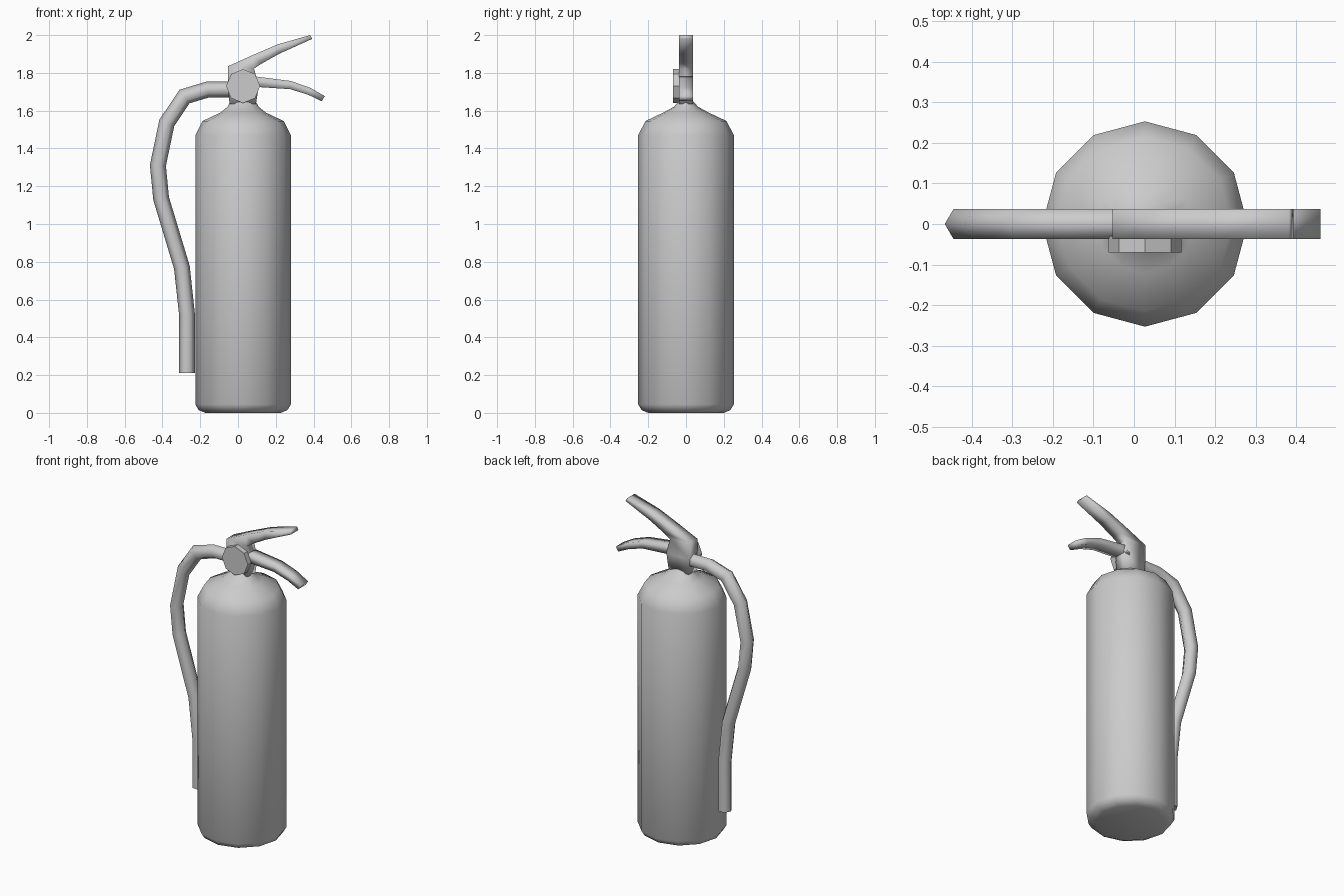
import bpy, bmesh, math
from mathutils import Vector

if "Cube" in bpy.data.objects:
    bpy.data.objects.remove(bpy.data.objects["Cube"])

CX = 0.027   # axis of the cylinder
HY = 0.037   # half thickness of valve and levers


def loft(name, rings, angle=40):
    """Skin a list of equal-length rings and cap both ends."""
    bm = bmesh.new()
    vs = [[bm.verts.new(p) for p in ring] for ring in rings]
    n = len(vs[0])
    for a, b in zip(vs, vs[1:]):
        for i in range(n):
            j = (i + 1) % n
            bm.faces.new((a[i], a[j], b[j], b[i]))
    bm.faces.new(vs[0][::-1])
    bm.faces.new(vs[-1])
    bmesh.ops.recalc_face_normals(bm, faces=bm.faces)
    me = bpy.data.meshes.new(name)
    bm.to_mesh(me)
    bm.free()
    ob = bpy.data.objects.new(name, me)
    bpy.context.collection.objects.link(ob)
    bpy.ops.object.select_all(action='DESELECT')
    ob.select_set(True)
    bpy.context.view_layer.objects.active = ob
    bpy.ops.object.shade_smooth_by_angle(angle=math.radians(angle))
    return ob


def circle(n):
    return [(math.cos(k * math.tau / n), math.sin(k * math.tau / n)) for k in range(n)]


def bar(name, sections):
    """Rectangular bar through (x, z) edge pairs."""
    rings = [[(ax, -HY, az), (ax, HY, az), (bx, HY, bz), (bx, -HY, bz)]
             for ax, az, bx, bz in sections]
    return loft(name, rings, 95)


# Cylinder body with shoulder and neck: (radius x, radius y, z)
profile = [(.20, .20, 0), (.235, .235, .015), (.253, .253, .045),
           (.253, .253, 1.47), (.215, .215, 1.545), (.12, .12, 1.59),
           (.083, .065, 1.62), (.066, .037, 1.65)]
loft("cylinder_body", [[(CX + rx * c, ry * s, z) for c, s in circle(12)]
                       for rx, ry, z in profile])

# Valve block rising into the upper lever
bar("valve_and_upper_lever", [
    (-.045, 1.635, .095, 1.635), (-.053, 1.73, .11, 1.73),
    (-.053, 1.835, .085, 1.823), (.075, 1.893, .13, 1.852),
    (.21, 1.951, .22, 1.902), (.382, 2.0, .393, 1.98)])

# Lower carrying handle
bar("lower_handle", [
    (.06, 1.785, .06, 1.725), (.116, 1.778, .11, 1.725),
    (.28, 1.757, .275, 1.714), (.38, 1.722, .37, 1.685),
    (.46, 1.677, .443, 1.65)])

# Octagonal pressure gauge on the front
loft("pressure_gauge", [[(CX + .09 * c, y, 1.73 + .09 * s) for c, s in circle(8)]
                        for y in (-.03, -.07)], 30)

# Hexagonal hose swept along its path
path = [Vector((x, 0, z)) for x, z in (
    (-.27, .21), (-.27, .52), (-.297, .77), (-.407, 1.135), (-.424, 1.31),
    (-.377, 1.535), (-.283, 1.675), (-.16, 1.712), (-.02, 1.712))]
rings = []
for i, p in enumerate(path):
    d_in = (p - path[max(i - 1, 0)]).normalized() if i else (path[1] - p).normalized()
    d_out = (path[i + 1] - p).normalized() if i + 1 < len(path) else d_in
    t = (d_in + d_out).normalized()
    side = Vector((t.z, 0, -t.x)) / t.dot(d_in)
    rings.append([p + .042 * (c * side + s * Vector((0, 1, 0))) for c, s in circle(6)])
loft("hose", rings, 65)
